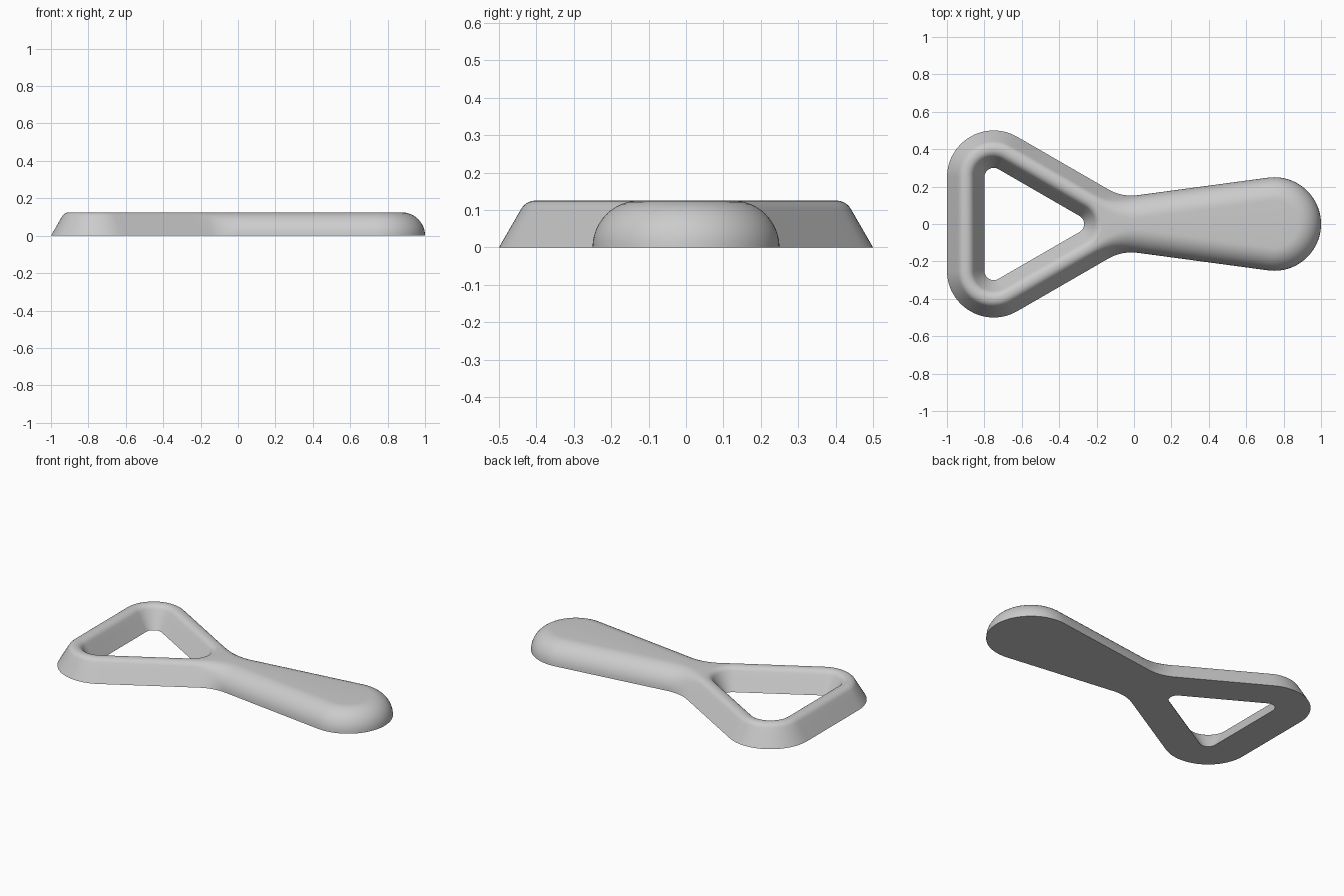
import bpy, bmesh
from math import sin, cos, tan, radians, degrees, asin
from mathutils import Vector

cube = bpy.data.objects.get("Cube")
if cube:
    bpy.data.objects.remove(cube, do_unlink=True)

H = 0.125          # thickness
R = 0.25           # outer corner, fillet and handle end radius
EDGE = 0.045       # rounding of the ring's upper edges
SLOPE = radians(60)


def normal(deg):
    return Vector((cos(radians(deg)), sin(radians(deg))))


def arc(centre, radius, start, end, steps):
    """Points with outward normals; a negative radius gives a concave arc."""
    out = []
    for i in range(steps + 1):
        n = normal(start + (end - start) * i / steps)
        out.append((Vector(centre) + n * radius, n))
    return out


def subdivide(path, longest=0.04):
    out = []
    for (p, n), (q, m) in zip(path, path[1:]):
        parts = max(1, int((q - p).length / longest))
        out += [(p.lerp(q, i / parts), n.lerp(m, i / parts).normalized()) for i in range(parts)]
    return out + path[-1:]


# Edge profiles as (inset, height): sloped ring wall and round handle side
run = H / tan(SLOPE)
reach = EDGE * tan(SLOPE / 2)
top_inset = run + reach
ring_profile = []
for i in range(4):
    t = i / 4
    ring_profile.append((t * (run - reach * cos(SLOPE)), t * (H - reach * sin(SLOPE))))
for i in range(9):
    a = SLOPE * (1 - i / 8)
    ring_profile.append((top_inset - EDGE * sin(a), H - EDGE + EDGE * cos(a)))
last = len(ring_profile) - 1
round_profile = [(H * (1 - cos(radians(90) * i / last)), H * sin(radians(90) * i / last))
                 for i in range(last + 1)]

# Outer outline: ring corner, concave neck fillet, handle end, then mirrored
tip = Vector((-0.75 + 0.25 * 3 ** 0.5, 0))
side = 90 + degrees(asin(0.1 / 0.75))
n1, n2 = normal(60), normal(side)
d1, d2 = tip.dot(n1) + 2 * R, 0.75 * n2.x + 2 * R
det = n1.x * n2.y - n1.y * n2.x
neck = ((d1 * n2.y - d2 * n1.y) / det, (n1.x * d2 - n2.x * d1) / det)
half = subdivide(arc((-0.75, 0.25), R, 180, 60, 24)
                 + arc(neck, -R, 60, side, 14)
                 + arc((0.75, 0), R, side, 0, 24))
flip = Vector((1, -1))
outer = half + [(p * flip, n * flip) for p, n in reversed(half[:-1])]

# Hole outline: rounded triangle
hole = (arc((-0.75, 0.25), 0.05, 180, 60, 16) + arc(tip, 0.05, 60, -60, 16)
        + arc((-0.75, -0.25), 0.05, -60, -180, 16))

bm = bmesh.new()


def wall(outline, direction, blend):
    """Sweep the edge profile round an outline; return its bottom and top edges."""
    rows = []
    for k in range(last + 1):
        row = []
        for p, n in outline:
            t = min(1, max(0, (p.x + 0.19) / 0.21)) if blend else 0
            t = t * t * (3 - 2 * t)
            inset, z = Vector(ring_profile[k]).lerp(Vector(round_profile[k]), t)
            q = p + n * inset * direction
            row.append(bm.verts.new((q.x, q.y, z)))
        rows.append(row)
    count = len(outline)
    for low, high in zip(rows, rows[1:]):
        for i in range(count):
            j = (i + 1) % count
            bm.faces.new((low[i], low[j], high[j], high[i]))
    return [[bm.edges.get((r[i], r[(i + 1) % count])) for i in range(count)]
            for r in (rows[0], rows[-1])]


outer_rims = wall(outer, -1, True)
hole_rims = wall(hole, 1, False)

# Flat base and flat top
for a, b, up in zip(outer_rims, hole_rims, (-1, 1)):
    bmesh.ops.triangle_fill(bm, use_beauty=True, edges=a + b, normal=(0, 0, up))
bmesh.ops.recalc_face_normals(bm, faces=bm.faces[:])

mesh = bpy.data.meshes.new("ring_handle")
bm.to_mesh(mesh)
bm.free()
body = bpy.data.objects.new("ring_handle", mesh)
bpy.context.collection.objects.link(body)

# Plain grey material
grey = bpy.data.materials.new("light_grey")
grey.use_nodes = True
colour = (0.6, 0.6, 0.6, 1)
grey.diffuse_color = colour
grey.node_tree.nodes["Principled BSDF"].inputs["Base Color"].default_value = colour
mesh.materials.append(grey)

bpy.ops.object.select_all(action='DESELECT')
body.select_set(True)
bpy.context.view_layer.objects.active = body
bpy.ops.object.shade_smooth_by_angle(angle=radians(35))
